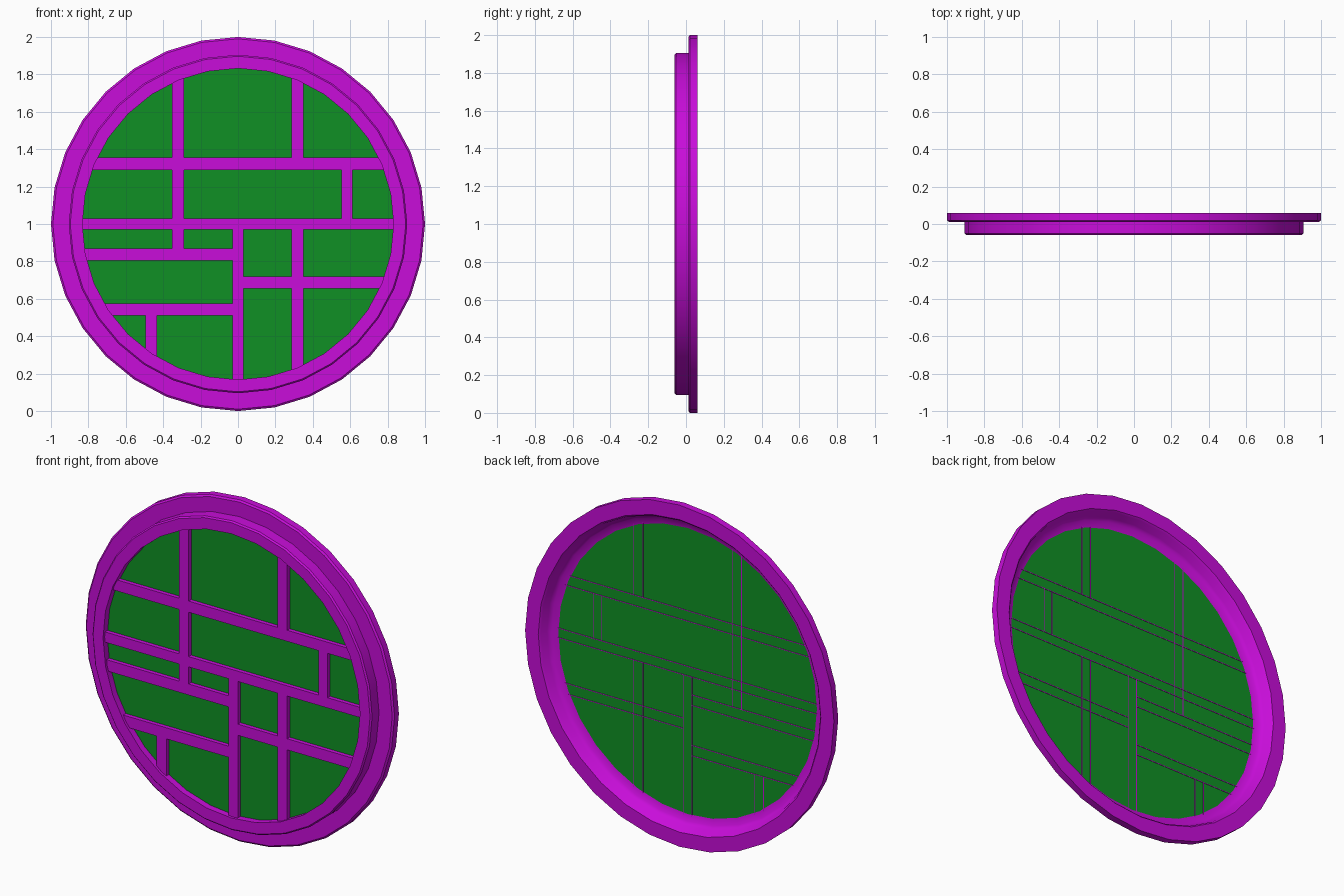
import bpy, bmesh
from math import sin, cos, pi, sqrt, radians

cube = bpy.data.objects.get("Cube")
if cube:
    bpy.data.objects.remove(cube, do_unlink=True)

SIDES = 32
CENTRE_Z = 1.0
BAR_REACH = 0.865   # bars end inside the ring
BAR_FRONT, BAR_BACK = -0.045, -0.018
PANE_BACK = -0.015


def make_material(name, rgb):
    mat = bpy.data.materials.new(name)
    mat.use_nodes = True
    colour = (*rgb, 1.0)
    mat.diffuse_color = colour
    mat.node_tree.nodes["Principled BSDF"].inputs["Base Color"].default_value = colour
    return mat


purple = make_material("purple_frame", (0.58, 0.004, 0.70))
green = make_material("green_glass", (0.005, 0.28, 0.018))


def finish(name, bm, mat, smooth=False):
    bmesh.ops.recalc_face_normals(bm, faces=bm.faces)
    mesh = bpy.data.meshes.new(name)
    bm.to_mesh(mesh)
    bm.free()
    mesh.materials.append(mat)
    obj = bpy.data.objects.new(name, mesh)
    bpy.context.collection.objects.link(obj)
    if smooth:
        bpy.ops.object.select_all(action="DESELECT")
        obj.select_set(True)
        bpy.context.view_layer.objects.active = obj
        bpy.ops.object.shade_smooth_by_angle(angle=radians(35))
    return obj


def revolve(name, profile, mat):
    """Spin a closed (radius, y) profile about the y axis."""
    bm = bmesh.new()
    rings = []
    for i in range(SIDES):
        a = 2 * pi * i / SIDES
        rings.append([bm.verts.new((r * sin(a), y, CENTRE_Z + r * cos(a))) for r, y in profile])
    n = len(profile)
    for i in range(SIDES):
        a, b = rings[i], rings[(i + 1) % SIDES]
        for j in range(n):
            k = (j + 1) % n
            bm.faces.new((a[j], a[k], b[k], b[j]))
    return finish(name, bm, mat, smooth=True)


def box(name, x0, x1, y0, y1, z0, z1, mat):
    bm = bmesh.new()
    bmesh.ops.create_cube(bm, size=1)
    for v in bm.verts:
        v.co.x = x1 if v.co.x > 0 else x0
        v.co.y = y1 if v.co.y > 0 else y0
        v.co.z = z1 if v.co.z > 0 else z0
    return finish(name, bm, mat)


# Ring: stepped front body, wide rear flange, hollow back
revolve("round_frame", [
    (0.832, -0.060), (0.897, -0.060), (0.905, -0.052), (0.905, 0.012),
    (0.990, 0.012), (1.000, 0.020), (1.000, 0.060), (0.915, 0.060),
    (0.905, 0.050), (0.893, 0.010), (0.875, -0.008), (0.832, -0.016),
], purple)

# Glass disc
bm = bmesh.new()
bmesh.ops.create_circle(bm, cap_ends=True, segments=SIDES, radius=0.845)
for v in bm.verts:
    v.co = (v.co.x, PANE_BACK, CENTRE_Z + v.co.y)
front = bmesh.ops.extrude_face_region(bm, geom=bm.faces[:])["geom"]
for v in front:
    if isinstance(v, bmesh.types.BMVert):
        v.co.y = PANE_BACK - 0.006
finish("glass_pane", bm, green)


def reach(c):
    return sqrt(BAR_REACH ** 2 - c ** 2)


def bar(name, vertical, lo, hi, start=None, end=None):
    """Glazing bar with thin seams on the back; open ends run to the ring."""
    c = (lo + hi) / 2 - (0 if vertical else CENTRE_Z)
    mid = CENTRE_Z if vertical else 0
    start = mid - reach(c) if start is None else start
    end = mid + reach(c) if end is None else end
    pieces = [(name, lo, hi, BAR_FRONT, BAR_BACK),
              (name + "_seam_a", lo, lo + 0.004, BAR_BACK, PANE_BACK + 0.002),
              (name + "_seam_b", hi - 0.004, hi, BAR_BACK, PANE_BACK + 0.002)]
    for part, a, b, y0, y1 in pieces:
        if vertical:
            box(part, a, b, y0, y1, start, end, purple)
        else:
            box(part, start, end, y0, y1, a, b, purple)


# Horizontal bars
bar("upper_rail", False, 1.29, 1.355)
bar("middle_rail", False, 0.97, 1.03)
bar("right_upper_rail", False, 0.805, 0.87, end=-0.03)
bar("right_lower_rail", False, 0.51, 0.575, end=-0.03)
bar("left_lower_rail", False, 0.655, 0.72, start=0.03)

# Vertical bars
bar("right_tall_post", True, -0.352, -0.288, start=0.87)
bar("left_top_post", True, 0.287, 0.35, start=1.355)
bar("left_bottom_post", True, 0.287, 0.35, end=0.97)
bar("left_short_post", True, 0.553, 0.612, start=1.03, end=1.29)
bar("centre_post", True, -0.03, 0.03, end=0.97)
bar("right_short_post", True, -0.495, -0.433, end=0.51)
